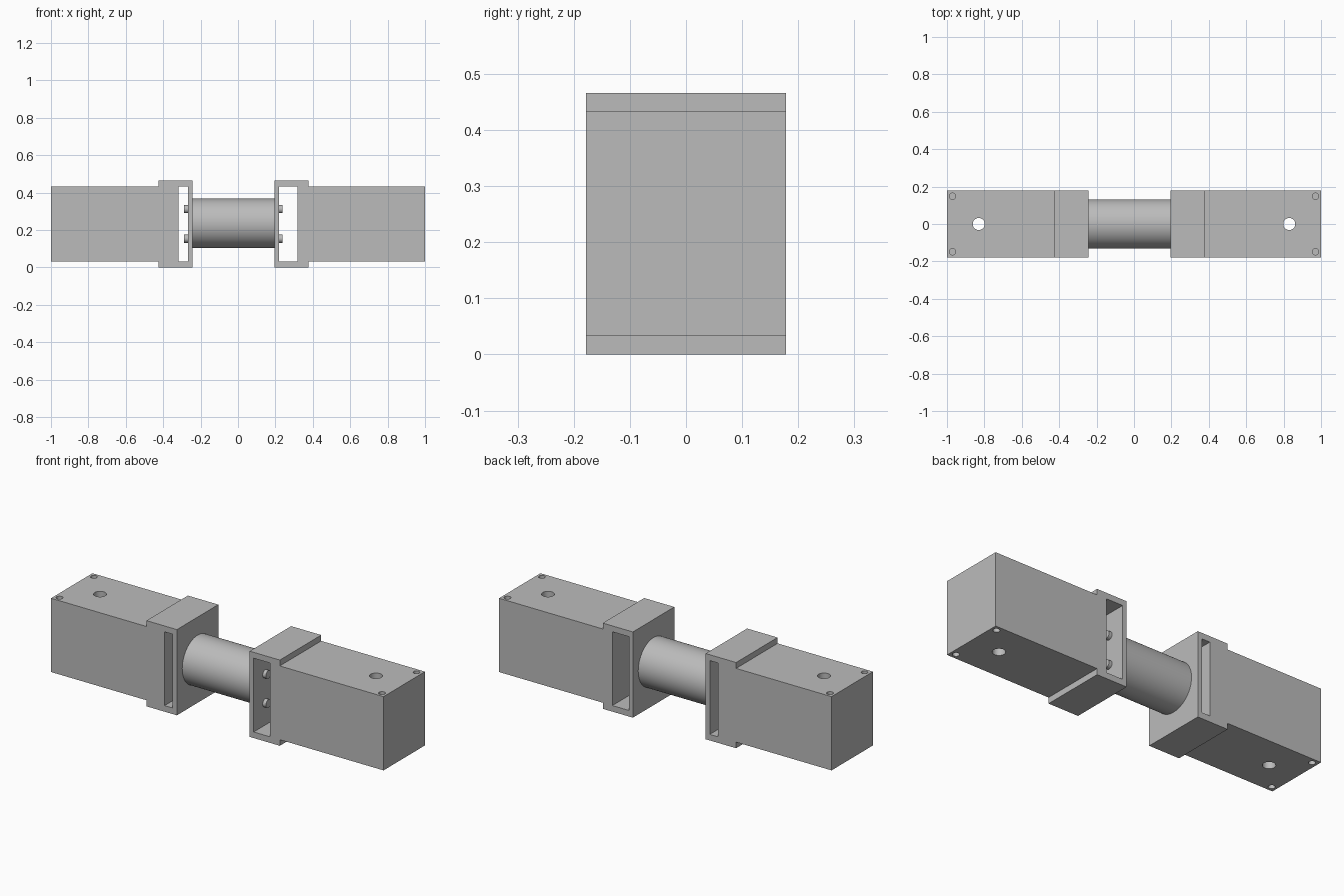
import bpy, bmesh
from mathutils import Matrix, Vector

HALF_DEPTH = 0.178
LOW, HIGH, TOP = 0.033, 0.434, 0.466
MID = TOP / 2

cube = bpy.data.objects.get("Cube")
if cube:
    bpy.data.objects.remove(cube)

grey = bpy.data.materials.new("light_grey")
grey.use_nodes = True
grey.diffuse_color = (0.5, 0.5, 0.5, 1)
grey.node_tree.nodes["Principled BSDF"].inputs["Base Color"].default_value = (0.5, 0.5, 0.5, 1)


def finish(bm, name):
    bmesh.ops.recalc_face_normals(bm, faces=bm.faces)
    mesh = bpy.data.meshes.new(name)
    bm.to_mesh(mesh)
    bm.free()
    mesh.materials.append(grey)
    obj = bpy.data.objects.new(name, mesh)
    bpy.context.collection.objects.link(obj)
    return obj


def smooth(obj):
    bpy.ops.object.select_all(action='DESELECT')
    obj.select_set(True)
    bpy.context.view_layer.objects.active = obj
    bpy.ops.object.shade_smooth_by_angle()


def add_cylinder(bm, centre, radius, length, axis, segments=32):
    turn = Vector((0, 0, 1)).rotation_difference(Vector(axis)).to_matrix().to_4x4()
    bmesh.ops.create_cone(bm, cap_ends=True, segments=segments, radius1=radius, radius2=radius,
                          depth=length, matrix=Matrix.Translation(centre) @ turn)


def add_box(bm, low, high):
    low, high = Vector(low), Vector(high)
    bmesh.ops.create_cube(bm, size=1, matrix=Matrix.Translation((low + high) / 2)
                          @ Matrix.Diagonal((*(high - low), 1)))


def make_end(label, s, inner, shoulder, slot_in, slot_out, bolt_end):
    # Stepped block: a long arm with a taller flange, extruded through the depth
    outline = [(1, LOW), (shoulder, LOW), (shoulder, 0), (inner, 0),
               (inner, TOP), (shoulder, TOP), (shoulder, HIGH), (1, HIGH)]
    bm = bmesh.new()
    face = bm.faces.new([bm.verts.new((s * x, -HALF_DEPTH, z)) for x, z in outline])
    extruded = bmesh.ops.extrude_face_region(bm, geom=[face])["geom"]
    bmesh.ops.translate(bm, vec=(0, 2 * HALF_DEPTH, 0),
                        verts=[g for g in extruded if isinstance(g, bmesh.types.BMVert)])
    block = finish(bm, label + "_block")

    # Cutter: access slot, through hole and blind corner holes
    bm = bmesh.new()
    xs = sorted((s * slot_in, s * slot_out))
    add_box(bm, (xs[0], -0.3, LOW), (xs[1], 0.3, HIGH))
    add_cylinder(bm, (s * 0.83, 0, MID), 0.032, 1, (0, 0, 1))
    for y in (-0.148, 0.148):
        for z in (LOW, HIGH):
            add_cylinder(bm, (s * 0.97, y, z), 0.017, 0.16, (0, 0, 1), 24)
    cutter = finish(bm, label + "_cutter")
    cutter.hide_render = True
    cut = block.modifiers.new("holes", 'BOOLEAN')
    cut.operation = 'DIFFERENCE'
    cut.solver = 'EXACT'
    cut.object = cutter
    bpy.context.view_layer.objects.active = block
    bpy.ops.object.modifier_apply(modifier=cut.name)
    bpy.data.objects.remove(cutter)
    smooth(block)

    # Bolt heads standing in the slot
    bm = bmesh.new()
    start = slot_in - 0.004
    for y in (-0.079, 0.079):
        for z in (-0.079, 0.079):
            add_cylinder(bm, (s * (start + bolt_end) / 2, y, MID + z), 0.022,
                         bolt_end - start, (1, 0, 0), 24)
    smooth(finish(bm, label + "_bolts"))


make_end("right", -1, 0.243, 0.426, 0.268, 0.317, 0.289)
make_end("left", 1, 0.195, 0.376, 0.219, 0.318, 0.238)

# Round bar joining the two flanges
bm = bmesh.new()
add_cylinder(bm, (-0.024, 0, 0.236), 0.132, 0.44, (1, 0, 0), 64)
smooth(finish(bm, "centre_tube"))
